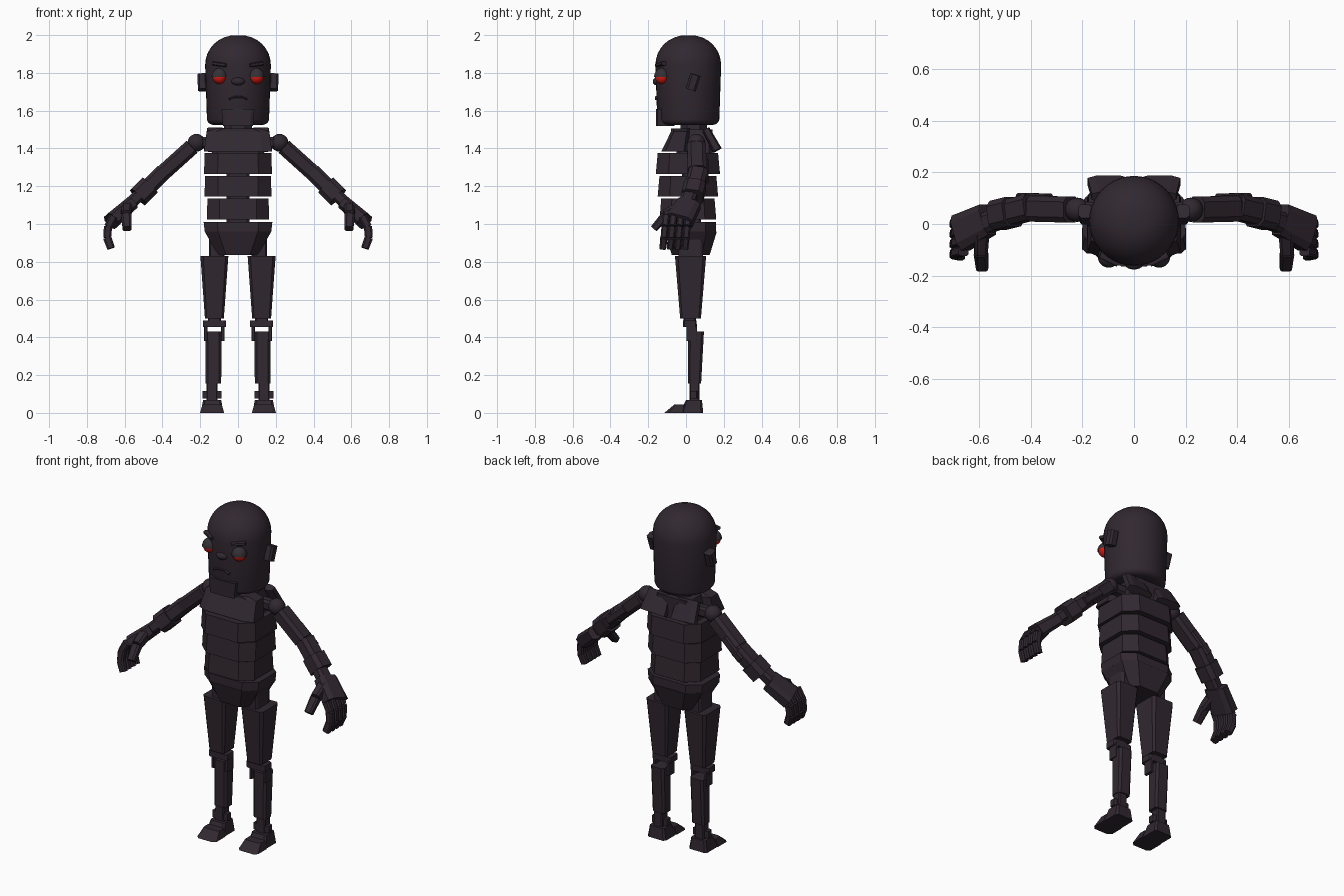
import bpy, bmesh, math
from mathutils import Vector

default_cube = bpy.data.objects.get("Cube")
if default_cube:
    bpy.data.objects.remove(default_cube, do_unlink=True)


def material(name, red, green, blue):
    made = bpy.data.materials.new(name)
    made.use_nodes = True
    made.diffuse_color = (red, green, blue, 1)
    shader = made.node_tree.nodes["Principled BSDF"]
    shader.inputs["Base Color"].default_value = made.diffuse_color
    return made


BODY = material("dark plum", .031, .021, .03)
LID = material("dark grey", .035, .03, .036)
RED = material("eye red", .65, .01, .006)


def finish(name, bm, colour, smooth=False):
    bmesh.ops.recalc_face_normals(bm, faces=bm.faces)
    mesh = bpy.data.meshes.new(name)
    bm.to_mesh(mesh)
    bm.free()
    part = bpy.data.objects.new(name, mesh)
    bpy.context.collection.objects.link(part)
    mesh.materials.append(colour)
    if smooth:
        bpy.ops.object.select_all(action='DESELECT')
        part.select_set(True)
        bpy.context.view_layer.objects.active = part
        bpy.ops.object.shade_smooth_by_angle(angle=math.radians(35))


def skin(name, rings, smooth=False):
    """Closed surface through rings of equal point counts."""
    bm = bmesh.new()
    loops = [[bm.verts.new(point) for point in ring] for ring in rings]
    for lower, upper in zip(loops, loops[1:]):
        for i in range(len(lower)):
            bm.faces.new((lower[i - 1], lower[i], upper[i], upper[i - 1]))
    bm.faces.new(loops[0])
    bm.faces.new(loops[-1])
    finish(name, bm, BODY, smooth)


def octagon(width, depth, cut):
    """Rectangle outline with its corners cut by a fraction."""
    w, d = width / 2, depth / 2
    inner_w, inner_d = w - width * cut, d - depth * cut
    return [(-inner_w, -d), (inner_w, -d), (w, -inner_d), (w, inner_d),
            (inner_w, d), (-inner_w, d), (-w, inner_d), (-w, -inner_d)]


def block(name, bottom, top, width, depth, x=0, y=0, taper=1, taper_y=1, lean=0, cut=.1):
    """Upright prism; the top is scaled by the tapers and moved along y by lean."""
    low = [(x + u, y + v, bottom) for u, v in octagon(width, depth, cut)]
    high = [(x + u, y + lean + v, top)
            for u, v in octagon(width * taper, depth * taper_y, cut)]
    skin(name, (low, high))


def beam(name, start, end, wide, deep, taper=1, cut=.2):
    """Bar between two points; deep runs roughly along y, wide across it."""
    axis = (end - start).normalized()
    across = axis.cross(Vector((0, 1, 0))).normalized()
    depth = axis.cross(across)
    skin(name, [[point + across * u + depth * v
                 for u, v in octagon(wide * size, deep * size, cut)]
                for point, size in ((start, 1), (end, taper))])


def ball(name, center, radius, colour=BODY, scale=(1, 1, 1), upper_half=False):
    bm = bmesh.new()
    bmesh.ops.create_uvsphere(bm, u_segments=20, v_segments=12, radius=radius)
    if upper_half:
        bmesh.ops.bisect_plane(bm, geom=bm.verts[:] + bm.edges[:] + bm.faces[:],
                               plane_co=(0, 0, 0), plane_no=(0, 0, 1), clear_inner=True)
    bmesh.ops.scale(bm, vec=scale, verts=bm.verts)
    bmesh.ops.translate(bm, vec=center, verts=bm.verts)
    finish(name, bm, colour, True)


# Head: rounded jaw, straight wall and domed crown
def circle(radius, height, sides=40):
    turns = [math.tau * i / sides for i in range(sides)]
    return [(radius * math.cos(a), .012 + radius * math.sin(a), height) for a in turns]


quarter = [math.pi / 2 * step / 8 for step in range(8)]
jaw = [circle(.13 + .035 * math.sin(a), 1.56 - .035 * math.cos(a)) for a in quarter]
crown = [circle(.174 * math.cos(a) ** .9, 1.84 + .16 * math.sin(a)) for a in quarter]
skin("head", jaw + crown, smooth=True)
block("chin", bottom=1.52, top=1.61, width=.16, depth=.1, y=-.11, taper=1.1)
block("neck", bottom=1.46, top=1.54, width=.15, depth=.14, y=.04, cut=.25)

# Face
ball("nose", (0, -.155, 1.755), radius=.03, scale=(1.2, .7, .7))
mouth = [Vector((x, -.15, 1.675 - 6 * x * x)) for x in (-.05, -.02, .02, .05)]
for start, end in zip(mouth, mouth[1:]):
    beam("mouth_line", start, end, wide=.009, deep=.03)

# Torso: stacked armour bands around a spine
ribs = (("lower_rib", .33, .3), ("middle_rib", .355, .32), ("upper_rib", .36, .34))
for level, (name, width, depth) in enumerate(ribs):
    base = 1.025 + .12 * level
    block(name, base, base + .11, width, depth, y=.01, taper=.98, taper_y=.94, cut=.2)
block("spine", bottom=.95, top=1.45, width=.12, depth=.1, y=.03)
block("pelvis", bottom=.835, top=.96, width=.21, depth=.2, y=.025,
      taper=1.68, taper_y=1.38, cut=.2)
block("waist_band", bottom=.96, top=1.01, width=.353, depth=.276, y=.02, taper=1.03, cut=.2)
block("chest_core", bottom=1.37, top=1.5, width=.28, depth=.19, y=.045, taper=.8)
block("collar_plate", bottom=1.385, top=1.49, width=.36, depth=.14, y=-.06,
      taper=.92, taper_y=.7, lean=.03, cut=.15)
block("collar_rim", bottom=1.49, top=1.505, width=.33, depth=.1, y=-.03, taper=.7, cut=.15)

for side, label in ((1, "left_"), (-1, "right_")):
    def at(x, y, z):
        return Vector((side * x, y, z))

    # Eye, lid, brow and ear
    eye = at(.098, -.127, 1.778)
    ball(label + "eye", eye, radius=.037, colour=RED)
    ball(label + "upper_lid", eye, radius=.042, colour=LID, scale=(1, 1, 1.15), upper_half=True)
    beam(label + "brow", at(.06, -.148, 1.84), at(.13, -.115, 1.85), wide=.02, deep=.035)
    beam(label + "ear", at(.187, .025, 1.71), at(.19, .05, 1.79), wide=.05, deep=.055)

    # Arm joints
    shoulder = at(.22, .055, 1.43)
    elbow = at(.42, .06, 1.25)
    wrist = at(.54, .03, 1.13)
    knuckle = at(.67, -.035, 1.015)

    # Shoulder
    beam(label + "shoulder_blade", at(.1, .165, 1.39), at(.095, .105, 1.5),
         wide=.16, deep=.05, taper=.85)
    beam(label + "shoulder_link", at(.1, .055, 1.43), shoulder, wide=.06, deep=.06)
    ball(label + "shoulder_joint", shoulder, radius=.047)

    # Arm
    def limb(name, first, last, start, end, **shape):
        beam(label + name, first.lerp(last, start), first.lerp(last, end), **shape)

    limb("upper_arm", shoulder, elbow, .12, .85, wide=.085, deep=.1)
    limb("elbow", shoulder, elbow, .8, 1, wide=.07, deep=.08)
    back = Vector((0, .04, 0))
    limb("elbow_plate", shoulder + back, elbow + back, .55, 1.1, wide=.05, deep=.04)
    limb("forearm", elbow, wrist, -.2, .6, wide=.088, deep=.1)
    limb("cuff", elbow, wrist, .4, .9, wide=.112, deep=.115)
    limb("wrist", elbow, knuckle, .4, .7, wide=.065, deep=.08)

    # Hand: curled fingers and a forward thumb
    limb("palm", wrist, knuckle, .2, 1, wide=.075, deep=.125, taper=1.15)
    for finger in range(4):
        joint = at(.66, .012 - .039 * finger, 1.04)
        for bend in (28, 4, -20):
            angle = math.radians(bend)
            tip = joint + at(math.sin(angle), -.1, -math.cos(angle)) * .06
            beam(label + "finger", joint, tip, wide=.044, deep=.038, taper=.92)
            joint = tip
    thumb = at(.592, -.11, 1.045)
    beam(label + "thumb_base", at(.59, -.03, 1.085), thumb, wide=.06, deep=.07, taper=.85)
    beam(label + "thumb_tip", thumb, at(.587, -.17, .975), wide=.055, deep=.045, taper=.85)

    # Leg
    leg = side * .125
    block(label + "hip", bottom=.78, top=.93, width=.08, depth=.13, x=leg * .9, y=.025)
    block(label + "thigh", bottom=.5, top=.83, width=.1, depth=.11, x=leg, y=.024,
          taper=1.48, taper_y=1.5)
    block(label + "knee_strut", bottom=.47, top=.52, width=.07, depth=.065, x=leg, y=.02)
    block(label + "knee_bar", bottom=.455, top=.49, width=.122, depth=.073, x=leg, y=.02)
    for edge in (-.045, .045):
        block(label + "knee_prong", bottom=.38, top=.47, width=.018, depth=.055,
              x=leg + edge, y=.03)
    block(label + "shin", bottom=.155, top=.43, width=.082, depth=.07, x=leg * 1.04, y=.045,
          taper=1.06, taper_y=1.2, lean=.008, cut=.15)

    # Ankle and foot
    foot = side * .137
    block(label + "ankle", bottom=.05, top=.17, width=.058, depth=.055, x=foot, y=.045)
    block(label + "ankle_bar", bottom=.075, top=.115, width=.1, depth=.04, x=foot, y=.04)
    block(label + "heel", bottom=0, top=.068, width=.12, depth=.122, x=foot, y=.03,
          taper=.8, taper_y=.7, lean=.012)
    block(label + "toe_plate", bottom=0, top=.045, width=.128, depth=.115, x=foot, y=-.057,
          taper=.8, taper_y=.5, lean=.025, cut=.15)
